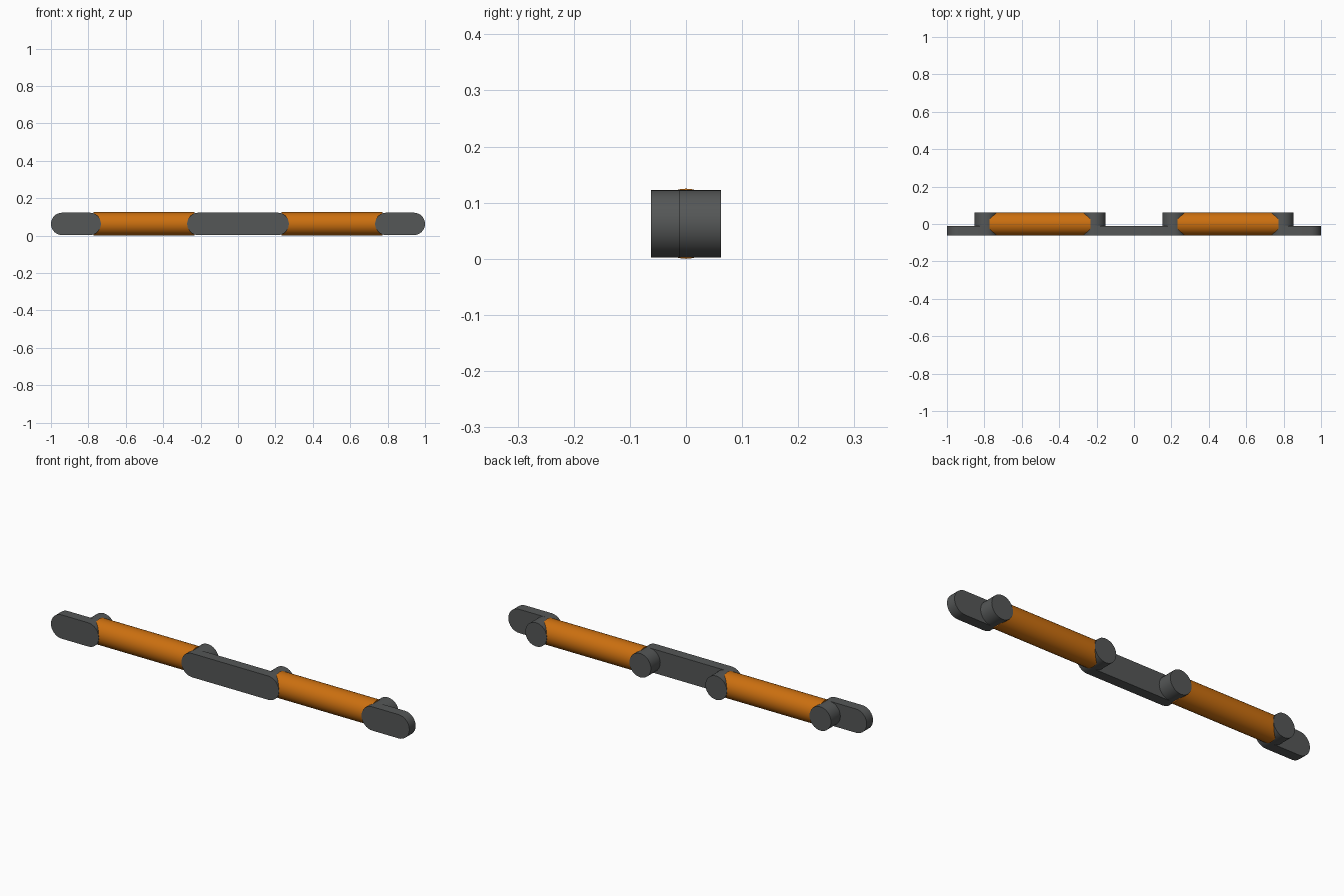
import bpy, bmesh, math

if "Cube" in bpy.data.objects:
    bpy.data.objects.remove(bpy.data.objects["Cube"])

R = 0.06              # link and pin radius
ROD_R = 0.0625        # rod radius
ZC = 0.0625           # centre height
Y_FRONT, Y_STEP, Y_BACK = -0.0625, -0.012, 0.0625
PIN_OUT, PIN_IN, TIP = 0.793, 0.212, 0.94
SEG = 32


def material(name, color):
    m = bpy.data.materials.new(name)
    m.diffuse_color = color
    m.use_nodes = True
    m.node_tree.nodes["Principled BSDF"].inputs["Base Color"].default_value = m.diffuse_color
    return m


def finish(name, bm, mat):
    bmesh.ops.recalc_face_normals(bm, faces=bm.faces[:])
    me = bpy.data.meshes.new(name)
    bm.to_mesh(me)
    bm.free()
    ob = bpy.data.objects.new(name, me)
    bpy.context.collection.objects.link(ob)
    me.materials.append(mat)
    bpy.ops.object.select_all(action='DESELECT')
    ob.select_set(True)
    bpy.context.view_layer.objects.active = ob
    bpy.ops.object.shade_smooth_by_angle(angle=math.radians(35))


def prism(bm, pts, y0, y1):
    """Extrude an xz outline from y0 to y1."""
    face = bm.faces.new([bm.verts.new((x, y0, z)) for x, z in pts])
    res = bmesh.ops.extrude_face_region(bm, geom=[face], use_keep_orig=True)
    verts = [v for v in res['geom'] if isinstance(v, bmesh.types.BMVert)]
    bmesh.ops.translate(bm, verts=verts, vec=(0, y1 - y0, 0))


def arc(cx, start, sweep, n):
    return [(cx + R * math.cos(start + sweep * i / n),
             ZC + R * math.sin(start + sweep * i / n)) for i in range(n + 1)]


def link(name, x0, x1, pins, mat):
    bm = bmesh.new()
    # round-ended front plate
    outline = (arc(x1, -math.pi / 2, math.pi, SEG // 2)
               + arc(x0, math.pi / 2, math.pi, SEG // 2))
    prism(bm, outline, Y_FRONT, Y_STEP)
    # pins reaching back from the plate
    for px in pins:
        prism(bm, arc(px, 0, 2 * math.pi, SEG)[:-1], Y_STEP, Y_BACK)
    finish(name, bm, mat)


def rod(name, x0, x1, mat):
    bm = bmesh.new()
    bmesh.ops.create_cone(bm, cap_ends=True, segments=SEG,
                          radius1=ROD_R, radius2=ROD_R, depth=x1 - x0)
    for v in bm.verts:
        x, y, z = v.co
        v.co = ((x0 + x1) / 2 + z, y, ZC + x)
    finish(name, bm, mat)


grey = material("dark_grey", (0.09, 0.095, 0.095, 1))
orange = material("orange", (0.6, 0.16, 0.005, 1))

link("centre_link", -PIN_IN, PIN_IN, (-PIN_IN, PIN_IN), grey)
link("left_end_link", -TIP, -PIN_OUT, (-PIN_OUT,), grey)
link("right_end_link", PIN_OUT, TIP, (PIN_OUT,), grey)
rod("left_rod", -0.773, -0.232, orange)
rod("right_rod", 0.232, 0.773, orange)
